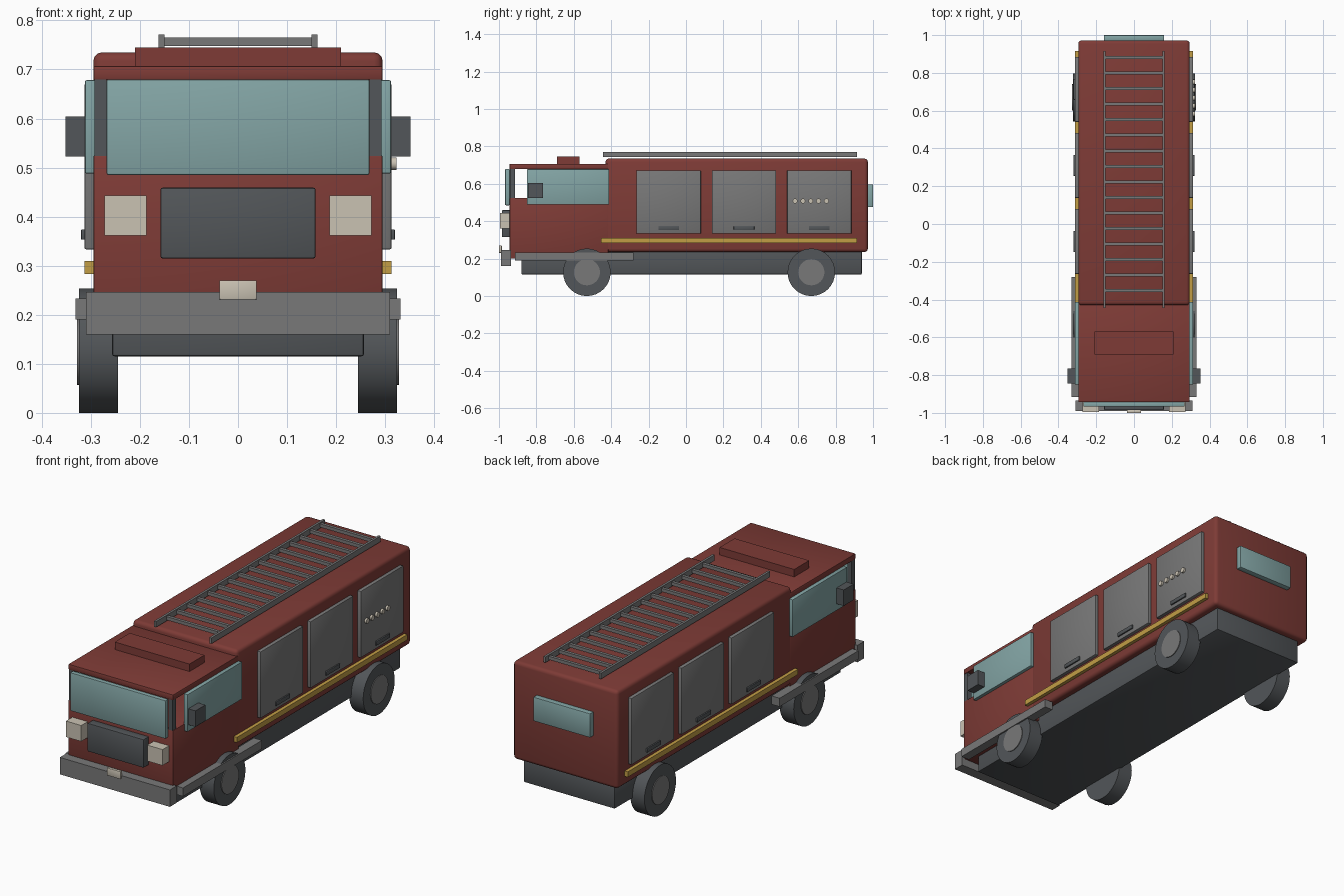
import bpy
import math

if "Cube" in bpy.data.objects:
    bpy.data.objects.remove(bpy.data.objects["Cube"], do_unlink=True)


def material(name, rgb):
    m = bpy.data.materials.new(name)
    m.use_nodes = True
    m.diffuse_color = (*rgb, 1)
    m.node_tree.nodes["Principled BSDF"].inputs["Base Color"].default_value = (*rgb, 1)
    return m


RED = material("red paint", (0.21, 0.044, 0.037))
GREY = material("grey metal", (0.19, 0.19, 0.19))
DARK = material("dark rubber", (0.085, 0.093, 0.10))
CREAM = material("cream lamp", (0.59, 0.54, 0.45))
BLUE = material("blue glass", (0.23, 0.38, 0.38))
GOLD = material("gold stripe", (0.54, 0.34, 0.06))


def finish(ob, name, mat, bevel=0, segments=2):
    ob.name = name
    ob.data.materials.append(mat)
    if bevel:
        mod = ob.modifiers.new("bevel", "BEVEL")
        mod.width = bevel
        mod.segments = segments
        bpy.ops.object.modifier_apply(modifier=mod.name)
    bpy.ops.object.shade_smooth_by_angle(angle=math.radians(35))
    return ob


def box(name, mat, x, y, z, bevel=0, segments=2):
    """Box from (min, max) ranges on each axis."""
    bpy.ops.mesh.primitive_cube_add(size=1, location=[sum(r) / 2 for r in (x, y, z)])
    ob = bpy.context.object
    ob.scale = [r[1] - r[0] for r in (x, y, z)]
    bpy.ops.object.transform_apply(location=False, rotation=False, scale=True)
    return finish(ob, name, mat, bevel, segments)


def pair(name, mat, x, y, z, bevel=0):
    """The same box on both sides."""
    box("left_" + name, mat, x, y, z, bevel)
    box("right_" + name, mat, (-x[1], -x[0]), y, z, bevel)


def disc(name, mat, x, y, z, radius, bevel=0, sides=32):
    """Cylinder lying along x."""
    bpy.ops.mesh.primitive_cylinder_add(
        vertices=sides, radius=radius, depth=x[1] - x[0],
        location=(sum(x) / 2, y, z), rotation=(0, math.pi / 2, 0))
    return finish(bpy.context.object, name, mat, bevel)


W = 0.295  # half width of the bodywork

# Chassis and bodywork
box("chassis", DARK, (-0.257, 0.257), (-0.88, 0.94), (0.115, 0.245), 0.006)
box("rear_body", RED, (-W, W), (-0.43, 0.972), (0.235, 0.735), 0.018, 3)
box("lower_cab", RED, (-W, W), (-0.943, -0.415), (0.2, 0.525), 0.004)
box("cab_roof", RED, (-W, W), (-0.943, -0.415), (0.678, 0.707), 0.004)
box("roof_beacon", RED, (-0.21, 0.21), (-0.69, -0.57), (0.705, 0.745))

# Cab glass and pillars
box("windscreen", BLUE, (-0.268, 0.268), (-0.967, -0.942), (0.485, 0.68), 0.004)
box("rear_window", BLUE, (-0.16, 0.16), (0.97, 1.0), (0.475, 0.597), 0.003)
pair("side_window", BLUE, (W - 0.005, 0.312), (-0.85, -0.412), (0.488, 0.678), 0.003)
pair("pillar", DARK, (0.268, 0.292), (-0.942, -0.915), (0.51, 0.68))
pair("mirror", DARK, (0.308, 0.352), (-0.845, -0.765), (0.523, 0.604))

# Front fittings
box("bumper", GREY, (-0.31, 0.31), (-0.99, -0.935), (0.16, 0.246))
box("grille", DARK, (-0.158, 0.158), (-0.985, -0.94), (0.315, 0.459), 0.004)
box("front_plate", CREAM, (-0.038, 0.038), (-1.0, -0.985), (0.231, 0.27), 0.002)
pair("headlight", CREAM, (0.186, 0.272), (-0.995, -0.94), (0.362, 0.443))

# Side trim
pair("stripe", GOLD, (W - 0.005, 0.313), (-0.455, 0.915), (0.283, 0.31))
pair("step", GREY, (W - 0.01, 0.331), (-0.915, -0.28), (0.19, 0.233))

# Equipment lockers with handles
for i, y in enumerate((-0.0925, 0.31, 0.7125)):
    pair(f"locker_{i}", GREY, (W - 0.005, 0.313), (y - 0.172, y + 0.172), (0.333, 0.672), 0.004)
    pair(f"locker_handle_{i}", DARK, (0.31, 0.32), (y - 0.055, y + 0.055), (0.353, 0.374), 0.002)

# Control knobs on the left rear locker
for i in range(5):
    disc(f"control_knob_{i}", CREAM, (0.31, 0.323), 0.583 + i * 0.042, 0.508, 0.013, sides=16)

# Wheels
for end, y in (("front", -0.53), ("rear", 0.67)):
    for side, s in (("left", 1), ("right", -1)):
        disc(f"{end}_{side}_tyre", DARK, sorted((s * 0.245, s * 0.324)), y, 0.127, 0.127)
        disc(f"{end}_{side}_hub", GREY, sorted((s * 0.30, s * 0.328)), y, 0.127, 0.07)

# Roof ladder
pair("ladder_rail", GREY, (0.15, 0.162), (-0.445, 0.915), (0.742, 0.771))
for i in range(16):
    y = -0.353 + i * 0.0823
    box(f"ladder_rung_{i}", GREY, (-0.152, 0.152), (y - 0.008, y + 0.008), (0.748, 0.765))
